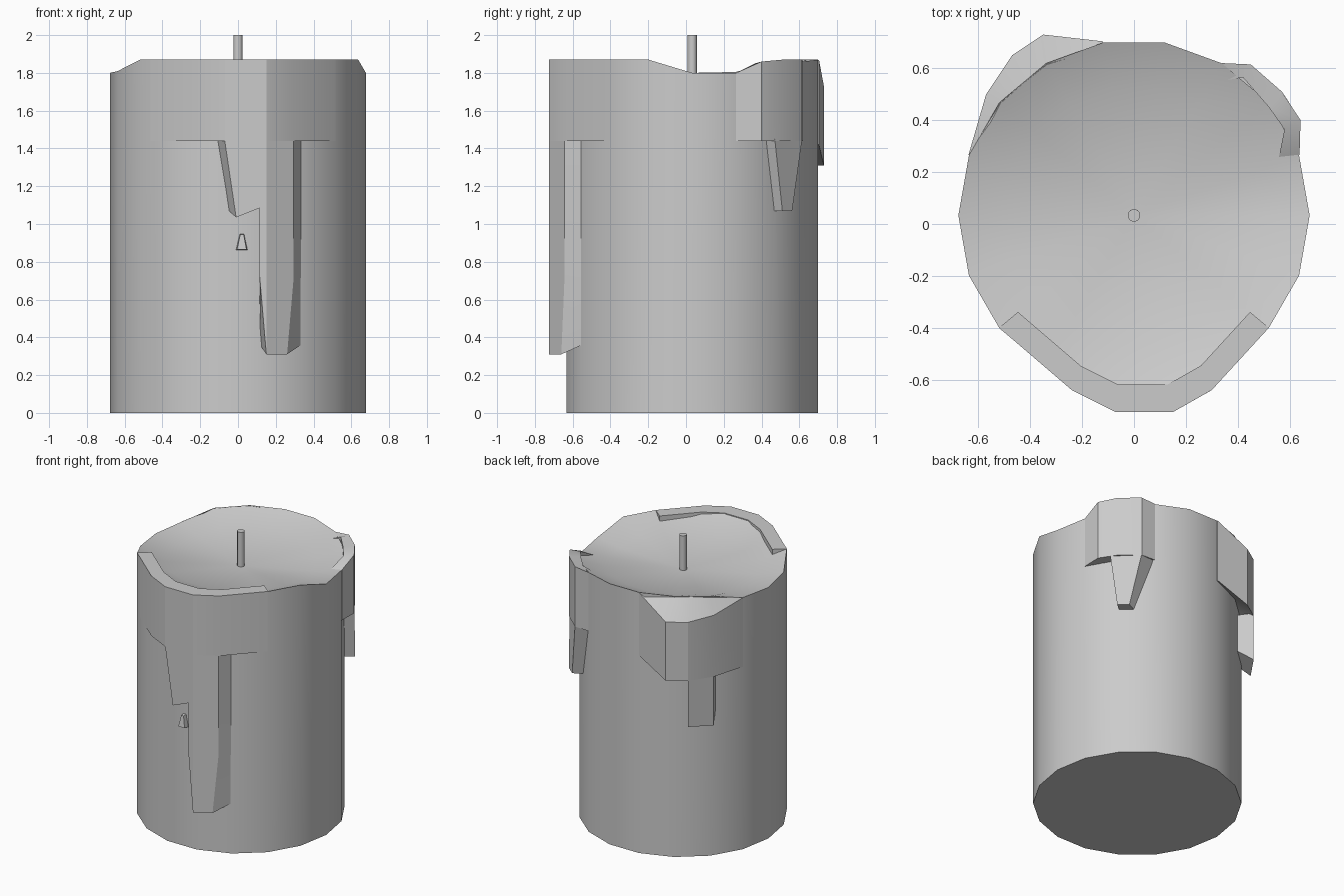
import bpy, bmesh
from math import sin, cos, radians

CY = 0.033      # candle axis offset in y
R = 0.677
N = 18


def make(name, verts, faces, angle=30):
    bm = bmesh.new()
    vs = [bm.verts.new(v) for v in verts]
    for f in faces:
        bm.faces.new([vs[i] for i in f])
    bmesh.ops.recalc_face_normals(bm, faces=bm.faces)
    me = bpy.data.meshes.new(name)
    bm.to_mesh(me)
    bm.free()
    ob = bpy.data.objects.new(name, me)
    bpy.context.collection.objects.link(ob)
    bpy.ops.object.select_all(action='DESELECT')
    bpy.context.view_layer.objects.active = ob
    ob.select_set(True)
    bpy.ops.object.shade_smooth_by_angle(angle=radians(angle))
    return ob


def ring(r, zs):
    return [(r * cos(radians(20 * i)), CY + r * sin(radians(20 * i)), zs[i]) for i in range(N)]


def inward(p, s):
    return (p[0] * s, CY + (p[1] - CY) * s) + tuple(p[2:])


def shell(name, outer, inner):
    """Closed solid between two matching outlines."""
    n = len(outer)
    faces = [list(range(n)), list(range(2 * n - 1, n - 1, -1))]
    faces += [[i, (i + 1) % n, n + (i + 1) % n, n + i] for i in range(n)]
    return make(name, outer + inner, faces, 20)


def strip(name, outer, inner):
    """Curved wall from columns (x, y, z_top, z_bottom)."""
    verts = []
    for o, i in zip(outer, inner):
        verts += [(o[0], o[1], o[2]), (o[0], o[1], o[3]), (i[0], i[1], i[3]), (i[0], i[1], i[2])]
    faces = [[0, 1, 2, 3]]
    for k in range(0, 4 * len(outer) - 4, 4):
        faces += [[k + j, k + (j + 1) % 4, k + 4 + (j + 1) % 4, k + 4 + j] for j in range(4)]
    e = 4 * len(outer) - 4
    faces.append([e, e + 1, e + 2, e + 3])
    return make(name, verts, faces, 20)


# Candle body with an uneven rim and a melted dish
rim = [1.80, 1.80, 1.84, 1.86, 1.87, 1.87, 1.87, 1.86, 1.805, 1.80, 1.81] + [1.87] * 7
verts = ring(R, [0] * N) + ring(R, rim) + ring(0.5, [1.75 + (z - 1.75) * 0.42 for z in rim])
verts.append((0, CY, 1.75))
faces = [list(range(N))]
for i in range(N):
    j = (i + 1) % N
    faces += [[i, j, N + j, N + i], [N + i, N + j, 2 * N + j, 2 * N + i], [2 * N + i, 2 * N + j, 3 * N]]
make("candle_body", verts, faces)

# Wick
bpy.ops.mesh.primitive_cylinder_add(vertices=10, radius=0.025, depth=0.27, location=(0, CY, 1.865))
bpy.context.object.name = "wick"
bpy.ops.object.shade_smooth_by_angle(angle=radians(40))

# Front wax overflow
xy = [(-0.52, -0.40), (-0.24, -0.64), (-0.07, -0.725), (0.15, -0.725), (0.30, -0.64), (0.52, -0.40)]
cols = [(x, y, 1.87, 1.44) for x, y in xy]
strip("front_overflow", cols, [inward(c, 0.86) for c in cols])

# Front drips: short run on the left, long run on the right
yo, yi = -0.725, -0.60
shell("front_short_drip",
      [(-0.07, yo, 1.44), (-0.01, yo, 1.035), (0.115, yo, 1.085), (0.115, yo, 0.72),
       (0.15, yo, 0.31), (0.15, yo, 1.44)],
      [(-0.12, yi, 1.44), (-0.06, yi, 1.08), (0.113, yi, 1.10), (0.113, yi, 0.72),
       (0.117, yi, 0.36), (0.15, yi, 1.44)])
shell("front_long_drip",
      [(0.15, yo, 1.44), (0.15, yo, 0.31), (0.26, -0.66, 0.31), (0.295, -0.643, 0.72), (0.295, -0.643, 1.44)],
      [(0.15, yi, 1.44), (0.117, yi, 0.36), (0.335, -0.55, 0.36), (0.335, -0.55, 0.72), (0.335, -0.55, 1.44)])
shell("front_droplet",
      [(-0.005, -0.67, 0.865), (0.045, -0.67, 0.865), (0.03, -0.66, 0.945), (0.012, -0.66, 0.945)],
      [(-0.015, -0.6, 0.86), (0.055, -0.6, 0.86), (0.035, -0.6, 0.95), (0.007, -0.6, 0.95)])

# Back left overflow, sloping down from the rim, with its drip
strip("back_left_overflow",
      [(-0.12, 0.704, 1.87, 1.42), (-0.35, 0.73, 1.73, 1.31), (-0.47, 0.65, 1.73, 1.31),
       (-0.57, 0.50, 1.75, 1.31), (-0.638, 0.266, 1.805, 1.31)],
      [(-0.118, 0.68, 1.86, 1.42), (-0.335, 0.615, 1.87, 1.40), (-0.43, 0.54, 1.865, 1.38),
       (-0.515, 0.465, 1.86, 1.36), (-0.62, 0.26, 1.80, 1.31)])
shell("back_left_drip",
      [(-0.47, 0.65, 1.33), (-0.47, 0.65, 0.98), (-0.57, 0.50, 0.96), (-0.57, 0.50, 1.33)],
      [(-0.40, 0.55, 1.33), (-0.40, 0.55, 1.07), (-0.53, 0.42, 1.05), (-0.53, 0.42, 1.33)])

# Right overflow folding over the rim, with its tapered drip
strip("right_overflow",
      [(0.34, 0.62, 1.86, 1.44), (0.45, 0.615, 1.87, 1.44), (0.57, 0.51, 1.87, 1.44),
       (0.642, 0.40, 1.86, 1.44), (0.638, 0.266, 1.80, 1.44)],
      [(0.30, 0.545, 1.82, 1.44), (0.42, 0.565, 1.865, 1.44), (0.52, 0.45, 1.86, 1.44),
       (0.58, 0.365, 1.85, 1.44), (0.555, 0.24, 1.78, 1.44)])
shell("right_drip",
      [(0.597, 0.47, 1.45), (0.57, 0.51, 1.07), (0.51, 0.562, 1.07), (0.45, 0.615, 1.45)],
      [(0.54, 0.42, 1.45), (0.51, 0.46, 1.07), (0.43, 0.52, 1.07), (0.34, 0.61, 1.45)])
